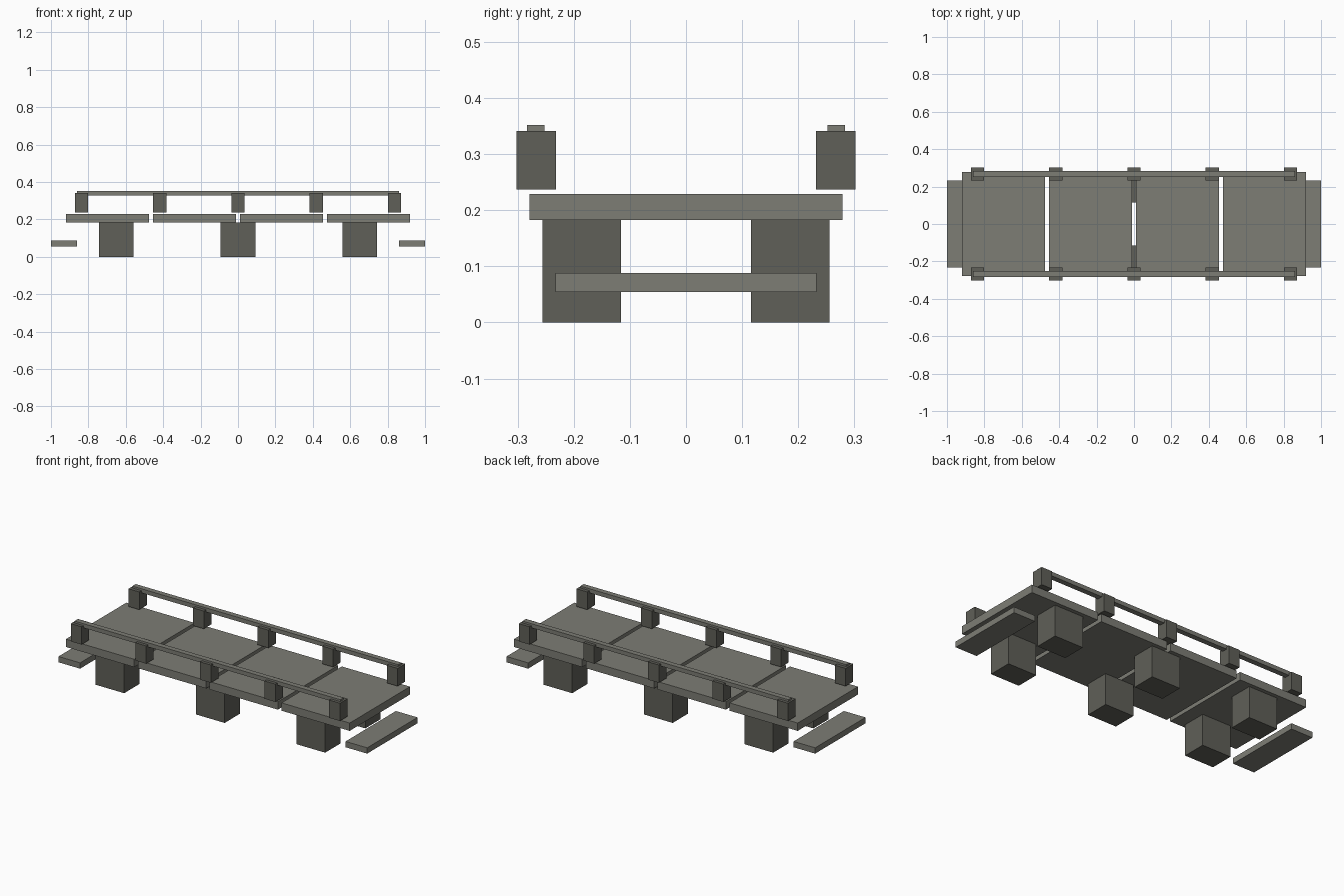
import bpy

if "Cube" in bpy.data.objects:
    bpy.data.objects.remove(bpy.data.objects["Cube"])


def material(name, rgb):
    m = bpy.data.materials.new(name)
    m.diffuse_color = (*rgb, 1)
    m.use_nodes = True
    m.node_tree.nodes["Principled BSDF"].inputs["Base Color"].default_value = m.diffuse_color
    return m


LIGHT = material("light_stone", (0.205, 0.205, 0.178))
DARK = material("dark_stone", (0.116, 0.116, 0.098))


def box(name, x, y, z, mat):
    """Box from (min, max) ranges on each axis."""
    bpy.ops.mesh.primitive_cube_add(
        size=1, location=[(a + b) / 2 for a, b in (x, y, z)])
    ob = bpy.context.object
    ob.name = name
    ob.scale = [b - a for a, b in (x, y, z)]
    bpy.ops.object.transform_apply(location=False, rotation=False, scale=True)
    ob.data.materials.append(mat)
    return ob


def around(c, w):
    return (c - w / 2, c + w / 2)


# Deck slabs with narrow gaps between them
for cx in (-0.698, -0.2325, 0.2325, 0.698):
    box("deck_slab", around(cx, 0.442), (-0.279, 0.279), (0.183, 0.229), LIGHT)

# Low approach steps at both ends
for s in (-1, 1):
    box("end_step", around(s * 0.93, 0.14), (-0.233, 0.233), (0.054, 0.088), LIGHT)

for side in (-1, 1):
    # Support piers
    for cx in (-0.651, 0, 0.651):
        box("pier", around(cx, 0.186), around(side * 0.186, 0.14), (0, 0.183), DARK)
    # Railing posts, floating just above the deck
    for i in range(-2, 3):
        box("rail_post", around(i * 0.4185, 0.07), around(side * 0.267, 0.07),
            (0.237, 0.341), DARK)
    # Handrail
    box("handrail", (-0.861, 0.861), around(side * 0.268, 0.031),
        (0.328, 0.352), LIGHT)
